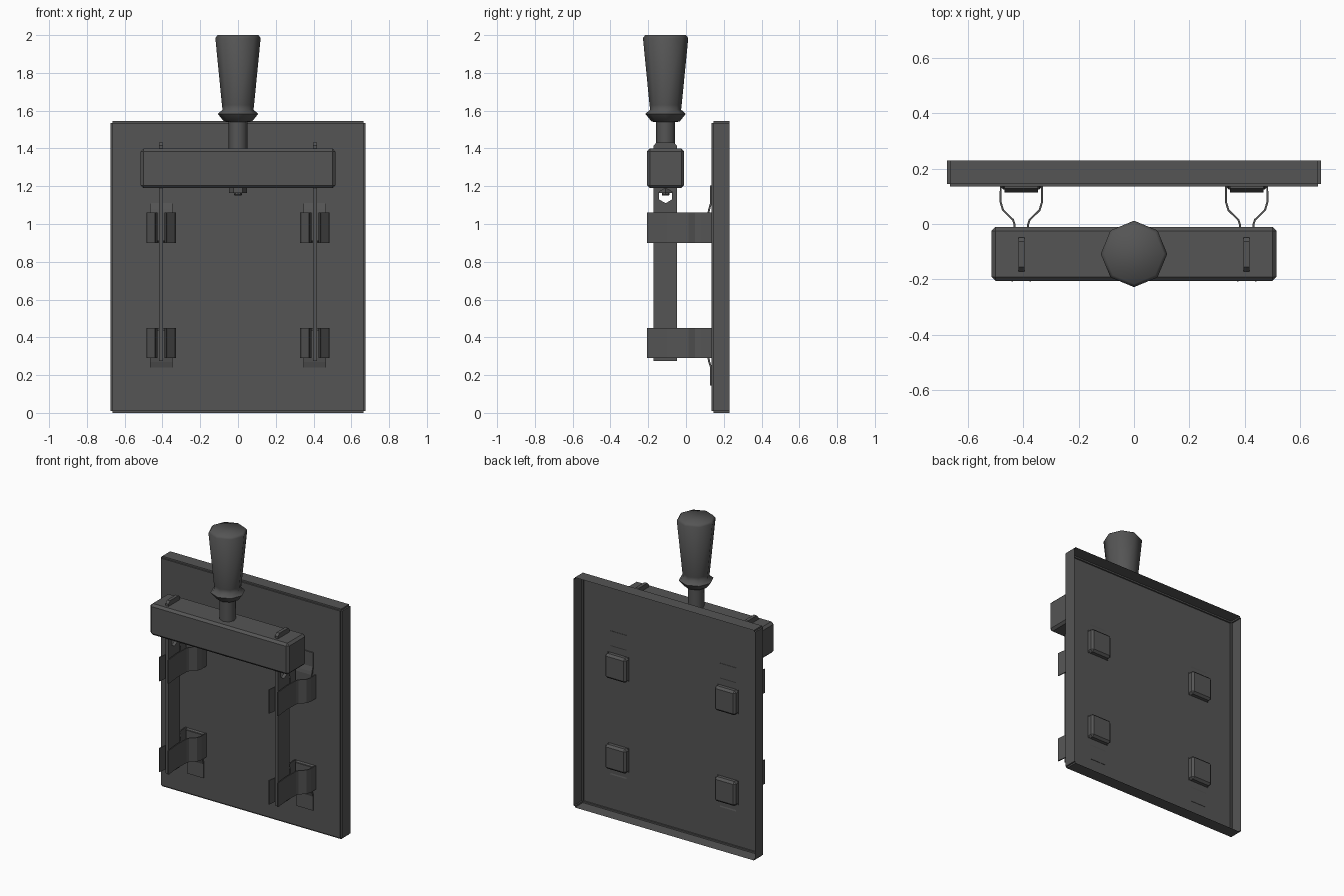
import bpy, bmesh, math
from mathutils import Vector

if "Cube" in bpy.data.objects:
    bpy.data.objects.remove(bpy.data.objects["Cube"])

CX, CY = 0.407, -0.108   # blade offset in x, handle axis in y

dark = bpy.data.materials.new("dark_grey")
dark.diffuse_color = (0.09, 0.09, 0.09, 1)
dark.use_nodes = True
dark.node_tree.nodes["Principled BSDF"].inputs["Base Color"].default_value = dark.diffuse_color


def obj_from_bm(name, bm):
    bmesh.ops.recalc_face_normals(bm, faces=bm.faces)
    me = bpy.data.meshes.new(name)
    bm.to_mesh(me)
    bm.free()
    me.materials.append(dark)
    ob = bpy.data.objects.new(name, me)
    bpy.context.collection.objects.link(ob)
    return ob


def box_bm(lo, hi):
    bm = bmesh.new()
    bmesh.ops.create_cube(bm, size=1)
    for v in bm.verts:
        v.co = Vector([(a + b) / 2 + c * (b - a) for a, b, c in zip(lo, hi, v.co)])
    return bm


def bevel_box(name, lo, hi, width):
    bm = box_bm(lo, hi)
    bmesh.ops.bevel(bm, geom=bm.edges[:], offset=width, segments=1, affect='EDGES')
    return obj_from_bm(name, bm)


def lathe(name, profile, sides):
    """Revolve (radius, z) points around the handle axis, with capped ends."""
    bm = bmesh.new()
    rings = []
    for r, z in profile:
        rings.append([bm.verts.new((r * math.cos(i * math.tau / sides),
                                    CY + r * math.sin(i * math.tau / sides), z))
                      for i in range(sides)])
    for a, b in zip(rings, rings[1:]):
        for i in range(sides):
            j = (i + 1) % sides
            bm.faces.new((a[i], a[j], b[j], b[i]))
    bm.faces.new(rings[0])
    bm.faces.new(rings[-1])
    return obj_from_bm(name, bm)


def strip(name, a_pts, b_pts, thick):
    """Sheet-metal strip between two matching point rows."""
    bm = bmesh.new()
    va = [bm.verts.new(p) for p in a_pts]
    vb = [bm.verts.new(p) for p in b_pts]
    for i in range(len(va) - 1):
        bm.faces.new((va[i], va[i + 1], vb[i + 1], vb[i]))
    ob = obj_from_bm(name, bm)
    m = ob.modifiers.new("thickness", 'SOLIDIFY')
    m.thickness = thick
    m.offset = 0
    m.use_even_offset = True
    return ob


# Back plate: shallow pan, open at the rear
bm = box_bm((-0.675, 0.135, 0), (0.675, 0.23, 1.545))
rear = [f for f in bm.faces if f.calc_center_median().y > 0.229]
bmesh.ops.delete(bm, geom=rear, context='FACES_ONLY')
edges = [e for e in bm.edges if len(e.link_faces) == 2]
bmesh.ops.bevel(bm, geom=edges, offset=0.01, segments=2, affect='EDGES')
plate = obj_from_bm("back_plate", bm)

# Cross bar joining the two blades
bevel_box("cross_bar", (-0.515, -0.206, 1.19), (0.515, -0.01, 1.4), 0.015)

# Handle grip, shaft, nut and bolt end
grip = lathe("handle_grip", [(0.06, 1.54), (0.075, 1.543), (0.107, 1.583), (0.082, 1.605),
                             (0.085, 1.63), (0.12, 1.985), (0.108, 2.0)], 8)
shaft = lathe("handle_shaft", [(0.05, 1.38), (0.05, 1.56)], 8)
lathe("nut", [(0.047, 1.165), (0.047, 1.2)], 6)
lathe("bolt_end", [(0.016, 1.15), (0.02, 1.155), (0.02, 1.2)], 8)

# Clip arm half profile (half width, y), from the front end to the plate
half = [(0.033, -0.207), (0.022, -0.1), (0.024, -0.003), (0.03, 0.015),
        (0.066, 0.05), (0.075, 0.08), (0.074, 0.14)]

for side, sx in (("left", -CX), ("right", CX)):
    # Blade with a hexagonal hole, filled between outline and hole, then extruded
    bm = bmesh.new()
    hole = [(CY + 0.04 * math.cos((i + .5) * math.tau / 6),
             1.15 + 0.04 * math.sin((i + .5) * math.tau / 6)) for i in range(6)]
    y0, y1 = -0.172, -0.048
    outer = [(y1, 1.165), (y1, 1.415), (-0.064, 1.432), (-0.156, 1.432), (y0, 1.415),
             (y0, 1.1), (y0, 0.275), (y1, 0.275), (y1, 1.1)]
    loops = []
    for pts in (outer, hole):
        vs = [bm.verts.new((sx - 0.011, y, z)) for y, z in pts]
        loops += [bm.edges.new((vs[i - 1], vs[i])) for i in range(len(vs))]
    bmesh.ops.triangle_fill(bm, use_beauty=True, edges=loops)
    ext = bmesh.ops.extrude_face_region(bm, geom=bm.faces[:], use_keep_orig=True)
    for v in ext['geom']:
        if isinstance(v, bmesh.types.BMVert):
            v.co.x += 0.022
    obj_from_bm(side + "_blade", bm)

    for level, za, zb, d in (("lower", 0.29, 0.45, -1), ("upper", 0.9, 1.06, 1)):
        # Spring clip: two mirrored arms
        for arm, s in (("left", -1), ("right", 1)):
            strip(f"{side}_{level}_clip_{arm}_arm", [(sx + s * w, y, za) for w, y in half],
                  [(sx + s * w, y, zb) for w, y in half], 0.007)
        # Clip base coming out behind the plate
        bevel_box(f"{side}_{level}_clip_base", (sx - 0.079, 0.125, za - 0.002),
                  (sx + 0.079, 0.176, zb + 0.002), 0.014)
        # Mounting tab
        e = zb if d > 0 else za
        tab = [(0.122, e - d * 0.15), (0.119, e), (0.123, e + d * 0.02), (0.1325, e + d * 0.05),
               (0.1325, e + d * 0.145)]
        strip(f"{side}_{level}_tab", [(sx - 0.06, y, z) for y, z in tab],
              [(sx + 0.06, y, z) for y, z in tab], 0.01)

# Smooth the rounded parts, keeping hard edges
bpy.ops.object.select_all(action='DESELECT')
for ob in (grip, shaft, plate):
    ob.select_set(True)
bpy.context.view_layer.objects.active = grip
bpy.ops.object.shade_smooth_by_angle(angle=math.radians(75))
